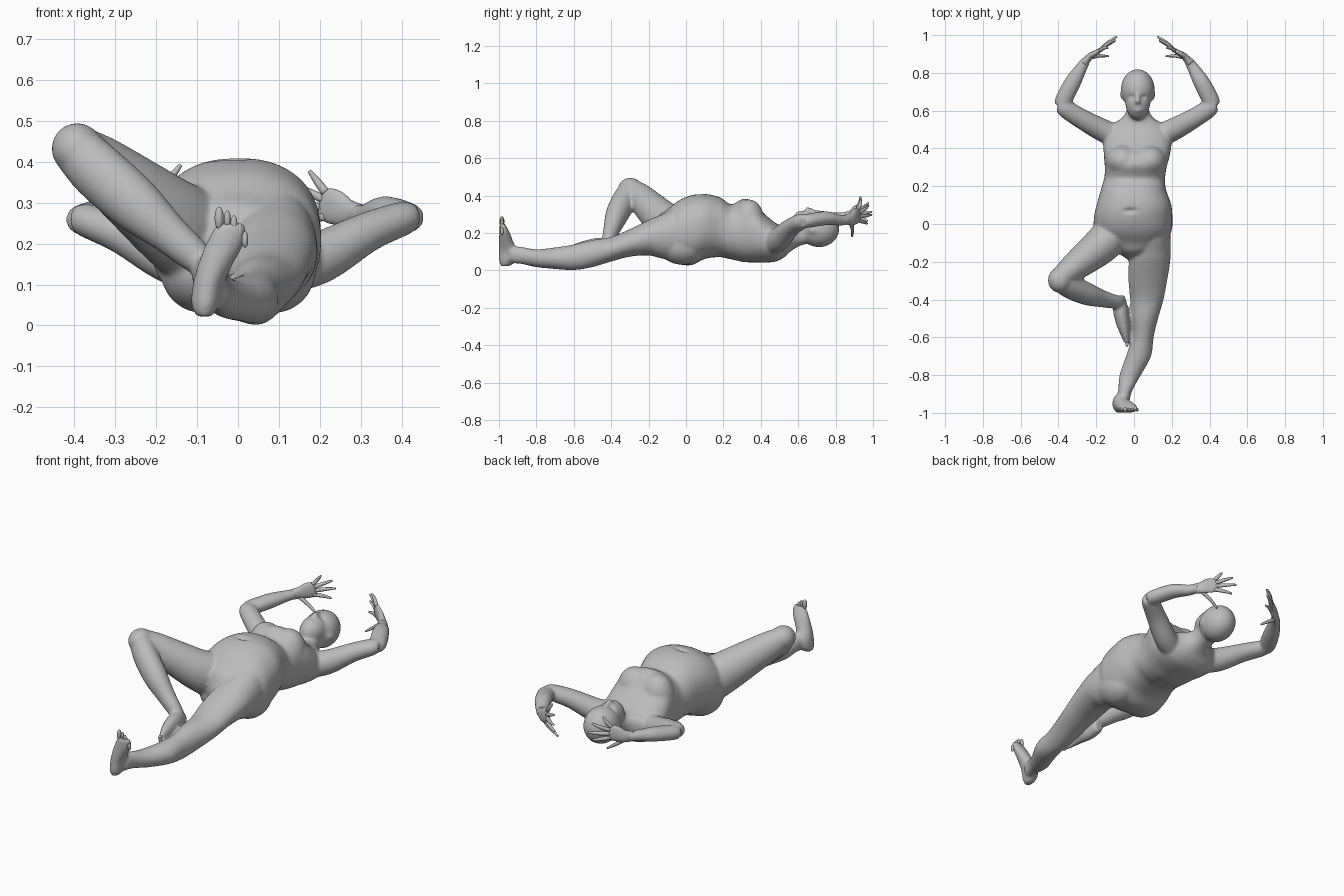
import bpy, bmesh, math
from mathutils import Vector, Matrix

skin = bpy.data.materials.new("grey_skin")
skin.diffuse_color = (0.5, 0.5, 0.5, 1)


def spline(pts, steps):
    """Catmull-Rom interpolation of (x, y, z, r_side, r_up) rows."""
    p = [pts[0]] + list(pts) + [pts[-1]]
    out = []
    for i in range(1, len(p) - 2):
        for s in range(steps):
            t = s / steps
            out.append([0.5 * (2 * b + (c - a) * t + (2 * a - 5 * b + 4 * c - d) * t * t
                               + (3 * b - a - 3 * c + d) * t ** 3)
                        for a, b, c, d in zip(p[i - 1], p[i], p[i + 1], p[i + 2])])
    return out + [list(pts[-1])]


def loft(bm, pts, ref=(0, 0, 1), n=24, steps=4, axis=None, power=1.0):
    """Closed tube with elliptical sections; a fixed axis keeps all sections parallel."""
    rows = spline(pts, steps)
    rings = []
    for i, r in enumerate(rows):
        a, b = rows[max(i - 1, 0)], rows[min(i + 1, len(rows) - 1)]
        t = Vector(axis) if axis else (Vector(b[:3]) - Vector(a[:3])).normalized()
        u = t.cross(Vector(ref)).normalized()
        v = u.cross(t)
        ring = []
        for k in range(n):
            c, s = math.cos(k * math.tau / n), math.sin(k * math.tau / n)
            c, s = (math.copysign(abs(w) ** power, w) for w in (c, s))
            ring.append(bm.verts.new(Vector(r[:3]) + u * r[3] * c + v * r[4] * s))
        rings.append(ring)
    for p, q in zip(rings, rings[1:]):
        for k in range(n):
            bm.faces.new((p[k], p[(k + 1) % n], q[(k + 1) % n], q[k]))
    bm.faces.new(rings[0][::-1])
    bm.faces.new(rings[-1])


def ball(bm, c, r):
    bmesh.ops.create_uvsphere(bm, u_segments=24, v_segments=16, radius=1,
                              matrix=Matrix.Translation(c) @ Matrix.Diagonal((*r, 1)))


def make(name, bm):
    bmesh.ops.recalc_face_normals(bm, faces=bm.faces)
    me = bpy.data.meshes.new(name)
    bm.to_mesh(me)
    bm.free()
    me.materials.append(skin)
    for f in me.polygons:
        f.use_smooth = True
    ob = bpy.data.objects.new(name, me)
    bpy.context.collection.objects.link(ob)
    return ob


body = bmesh.new()

# torso: hips, belly, chest, shoulders and neck
loft(body, [(0, -.19, .17, .03, .04), (0, -.15, .19, .09, .1), (0, -.1, .19, .155, .135),
            (-.004, -.04, .203, .202, .17), (-.005, .03, .215, .208, .187), (0, .1, .235, .198, .174),
            (-.003, .18, .231, .173, .16), (.002, .235, .207, .162, .147), (.006, .265, .208, .161, .154),
            (.01, .31, .214, .165, .17), (.015, .36, .205, .174, .162), (.018, .42, .172, .18, .13),
            (.02, .48, .15, .172, .103), (.02, .525, .152, .142, .082), (.02, .56, .168, .085, .066),
            (.02, .6, .185, .06, .058), (.02, .65, .2, .056, .056)], n=40, axis=(0, 1, 0), power=.88)
# chest and buttocks
for s in (-1, 1):
    ball(body, (.012 + s * .07, .335, .262), (.092, .085, .118))
    ball(body, (s * .085, -.02, .135), (.105, .13, .105))
ball(body, (.012, .33, .27), (.13, .075, .108))

# head with jaw, nose, lips and small ears
ball(body, (.02, .712, .222), (.09, .108, .098))
ball(body, (.02, .645, .245), (.066, .095, .075))
loft(body, [(.02, .695, .310, .008, .012), (.02, .66, .324, .012, .014), (.02, .64, .325, .017, .013)], n=12)
ball(body, (.02, .602, .305), (.024, .012, .012))
for s in (-1, 1):
    ball(body, (.02 + s * .084, .685, .215), (.009, .026, .02))

# straight leg and its upright foot
loft(body, [(.095, .0, .2, .09, .14), (.093, -.07, .19, .1, .135), (.088, -.14, .18, .107, .115),
            (.082, -.2, .175, .11, .095), (.073, -.3, .147, .103, .074), (.068, -.4, .113, .089, .066),
            (.055, -.5, .09, .073, .073), (.045, -.6, .07, .059, .069), (.024, -.7, .065, .067, .058),
            (-.02, -.8, .065, .057, .048), (-.046, -.88, .08, .038, .046), (-.06, -.94, .085, .036, .046)],
     axis=(0, -1, 0))
loft(body, [(-.082, -.968, .022, .02, .022), (-.08, -.953, .05, .034, .047), (-.073, -.95, .1, .038, .05),
            (-.055, -.961, .15, .043, .039), (-.032, -.97, .2, .047, .029), (-.02, -.979, .235, .041, .019),
            (-.018, -.982, .25, .032, .014)], ref=(0, 1, 0), axis=(0, 0, 1))

# bent leg: thigh up to the knee, shin back down, foot resting on the other thigh
loft(body, [(-.085, -.01, .2, .1, .13), (-.16, -.1, .25, .1, .11), (-.25, -.175, .32, .088, .093),
            (-.34, -.245, .39, .07, .077), (-.395, -.29, .432, .055, .06)])
ball(body, (-.393, -.297, .432), (.063, .068, .063))
loft(body, [(-.395, -.295, .43, .057, .062), (-.34, -.33, .375, .064, .07), (-.25, -.37, .295, .06, .067),
            (-.17, -.395, .225, .046, .05), (-.1, -.412, .165, .037, .04), (-.07, -.415, .14, .03, .03)])
loft(body, [(-.078, -.38, .115, .03, .035), (-.072, -.45, .12, .04, .055), (-.06, -.52, .115, .036, .05),
            (-.045, -.59, .1, .023, .043), (-.037, -.63, .093, .013, .034)])

# toes of both feet
toes = bmesh.new()
for x, z, r in ((-.046, .262, .014), (-.026, .26, .0105), (-.01, .248, .0105), (.004, .231, .01), (.017, .21, .01)):
    ball(toes, (x, -.984, z), (r * .8, r * .95, r * 2))
for i in range(5):
    ball(toes, (-.037, -.634 + .005 * i, .118 - .014 * i), (.008, .018, .007))
make("toes", toes)


# arms and hands, one per side with a slight height difference
def arm(side, name, elbow_dz, hand_dz):
    def place(p, dz):
        return (p[0] if side < 0 else .034 - p[0], p[1], p[2] + dz, *p[3:])

    shoulder = [place(p, 0) for p in ((-.08, .46, .145, .06, .07), (-.17, .498, .168, .06, .064))]
    e = [place(p, elbow_dz) for p in ((-.28, .558, .222, .053, .049), (-.365, .612, .255, .048, .042),
                                      (-.392, .632, .258, .034, .034))]
    loft(body, shoulder + e)
    loft(body, [place(p, elbow_dz) for p in ((-.386, .625, .256, .038, .035), (-.371, .66, .261, .046, .038),
                                             (-.324, .75, .274, .044, .037))]
         + [place((-.28, .825, .283, .032, .029), hand_dz), place((-.25, .872, .287, .023, .026), hand_dz)])
    hand = bmesh.new()
    loft(hand, [place(p, hand_dz) for p in ((-.265, .85, .286, .022, .026), (-.235, .885, .29, .018, .034),
                                            (-.2, .908, .305, .014, .043), (-.17, .927, .313, .009, .038))], n=16)
    fingers = (((-.18, .92, .282), (-.10, .968, .265)), ((-.176, .923, .303), (-.09, .992, .313)),
               ((-.176, .923, .323), (-.10, .975, .36)), ((-.18, .918, .34), (-.14, .932, .393)),
               ((-.235, .88, .268), (-.135, .888, .197)))
    for a, b in fingers:
        mid = [(i + j) / 2 for i, j in zip(a, b)]
        mid[1] += .006
        loft(hand, [place((*a, .0105, .011), hand_dz), place((*mid, .009, .0095), hand_dz),
                    place((*b, .005, .005), hand_dz)], n=10)
    make(name, hand)


arm(-1, "left_hand", 0, 0)
arm(1, "right_hand", .005, -.015)

# fuse the parts into one smooth skin
ob = make("body", body)
rm = ob.modifiers.new("fuse", 'REMESH')
rm.mode = 'VOXEL'
rm.voxel_size = .0075
rm.use_smooth_shade = True
sm = ob.modifiers.new("soften", 'SMOOTH')
sm.factor = .5
sm.iterations = 10
dg = bpy.context.evaluated_depsgraph_get()
me = bpy.data.meshes.new_from_object(ob.evaluated_get(dg))
ob.modifiers.clear()
ob.data = me

# navel and eye sockets pressed into the skin: centre x, y, half sizes, depth
for cx, cy, rx, ry, depth in ((-.02, .07, .032, .013, .014), (-.012, .672, .018, .012, .008),
                              (.052, .672, .018, .012, .008)):
    for v in me.vertices:
        if v.co.z > .25:
            q = ((v.co.x - cx) / rx) ** 2 + ((v.co.y - cy) / ry) ** 2
            if q < 6:
                v.co.z -= depth * math.exp(-q)
if not me.materials:
    me.materials.append(skin)
for f in me.polygons:
    f.use_smooth = True
    f.material_index = 0
